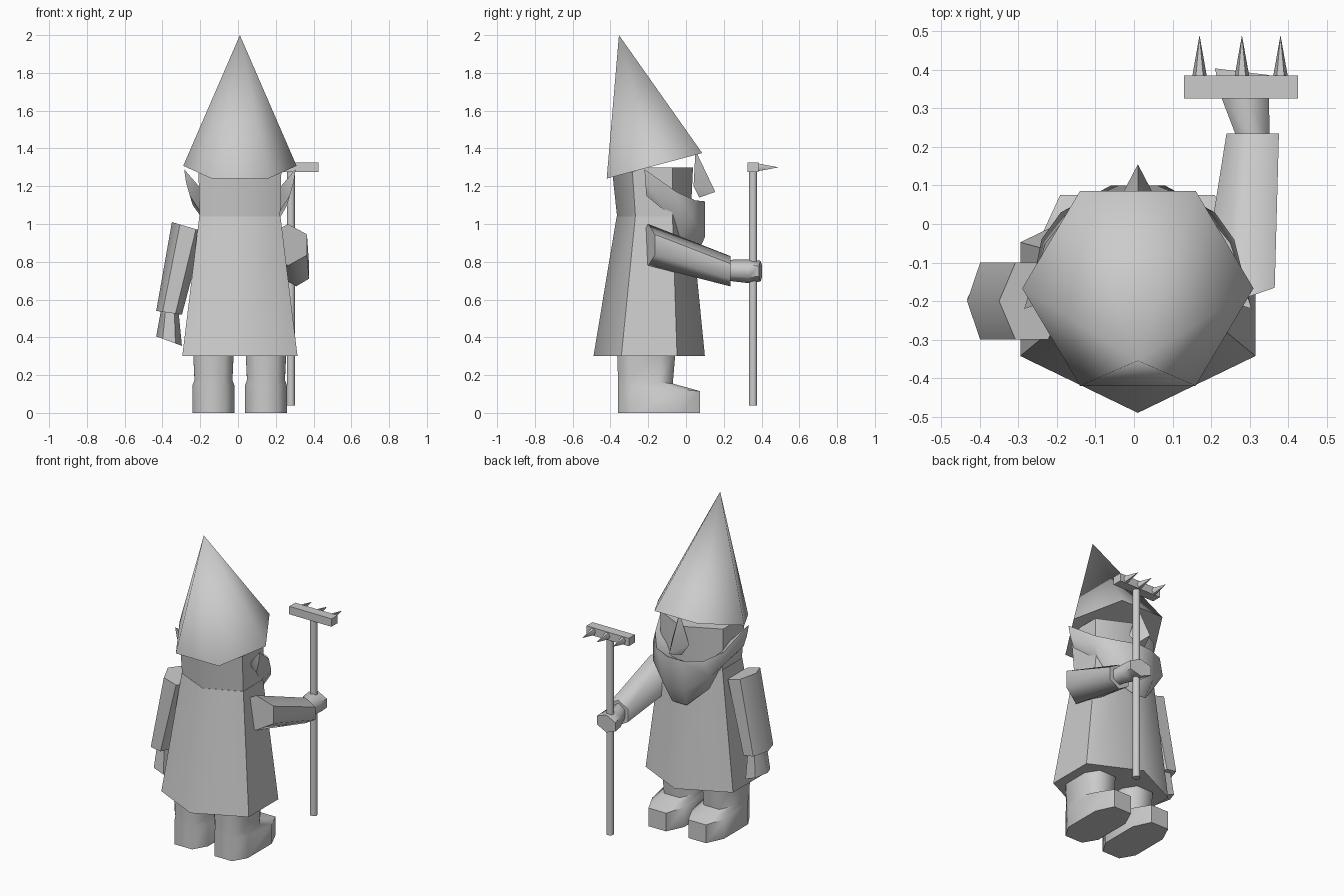
import bpy, bmesh, math
from mathutils import Vector

if "Cube" in bpy.data.objects:
    bpy.data.objects.remove(bpy.data.objects["Cube"])

clay = bpy.data.materials.new("plain_grey")
clay.diffuse_color = (0.6, 0.6, 0.6, 1)
clay.use_nodes = True
clay.node_tree.nodes["Principled BSDF"].inputs["Base Color"].default_value = clay.diffuse_color


def finish(name, bm, angle=62):
    """Turn a bmesh into an object, smooth below the given edge angle."""
    bmesh.ops.recalc_face_normals(bm, faces=bm.faces)
    for f in bm.faces:
        f.smooth = True
    for e in bm.edges:
        e.smooth = e.calc_face_angle(0) < math.radians(angle)
    mesh = bpy.data.meshes.new(name)
    bm.to_mesh(mesh)
    bm.free()
    mesh.materials.append(clay)
    obj = bpy.data.objects.new(name, mesh)
    bpy.context.collection.objects.link(obj)
    return obj


def ring(c, u, v, n=6, phase=0):
    """Polygon around c spanned by half-axes u and v."""
    c, u, v = Vector(c), Vector(u), Vector(v)
    a = [math.radians(phase) + 2 * math.pi * i / n for i in range(n)]
    return [c + u * math.cos(t) + v * math.sin(t) for t in a]


def loft(name, rings, angle=62):
    bm = bmesh.new()
    rows = [[bm.verts.new(p) for p in r] for r in rings]
    for a, b in zip(rows, rows[1:]):
        n = len(a)
        for i in range(n):
            bm.faces.new((a[i], a[(i + 1) % n], b[(i + 1) % n], b[i]))
    bm.faces.new(rows[0])
    bm.faces.new(rows[-1])
    return finish(name, bm, angle)


def cone(name, base, tip, angle=62):
    bm = bmesh.new()
    b = [bm.verts.new(p) for p in base]
    t = bm.verts.new(tip)
    for i in range(len(b)):
        bm.faces.new((b[i], b[(i + 1) % len(b)], t))
    bm.faces.new(b)
    return finish(name, bm, angle)


# Robe and head: six-sided, corners on the y axis
def hexa(z, cy, hx, hy):
    return ring((0.01, cy, z), (hx / 0.866, 0, 0), (0, hy, 0), 6, 30)


loft("robe", [hexa(0.30, -0.195, 0.305, 0.295), hexa(1.04, -0.17, 0.215, 0.197)])
loft("head", [hexa(1.04, -0.17, 0.213, 0.195), hexa(1.30, -0.178, 0.22, 0.215)])

# Tilted pointed hat
cone("hat", ring((0.01, -0.167, 1.308), (0.30, 0, 0), (0, 0.292, 0.078)),
     (0.01, -0.355, 2.0))

# Nose
cone("nose", [(0.01, 0.05, 1.39), (-0.05, 0.04, 1.2), (-0.02, 0.07, 1.14),
              (0.04, 0.07, 1.14), (0.07, 0.04, 1.2)], (0.01, 0.155, 1.17))

# Beard: sections run from one ear round the chin to the other ear
half = [  # top edge, outer bulge, lower edge, inner edge
    [(0.295, -0.22, 1.29), (0.285, -0.215, 1.22), (0.265, -0.21, 1.15), (0.20, -0.19, 1.18)],
    [(0.24, -0.05, 1.17), (0.25, -0.04, 1.10), (0.20, -0.09, 1.05), (0.15, -0.08, 1.12)],
    [(0.16, 0.05, 1.125), (0.20, 0.03, 1.03), (0.15, -0.03, 0.92), (0.10, -0.04, 1.05)],
    [(0.05, 0.10, 1.12), (0.07, 0.10, 0.93), (0.05, 0.05, 0.82), (0.04, -0.03, 1.05)],
]


def side(s):
    return [[(0.01 + s * x, y, z) for x, y, z in sec] for sec in half]


loft("beard", side(1) + side(-1)[::-1])

# Legs with rounded shoes
def foot(cx, w, back, front, z_back, z_front):
    pts = [(-0.55, 0), (0.55, 0), (1, 0.2), (1, 0.75), (0.55, 1), (-0.55, 1), (-1, 0.75), (-1, 0.2)]
    return [(cx + w * x, back + t * (front - back), z_back + t * (z_front - z_back))
            for x, t in pts]


for name, cx in (("left_leg", -0.13), ("right_leg", 0.148)):
    loft(name, [foot(cx, 0.112, -0.36, 0.075, 0, 0),
                foot(cx, 0.112, -0.36, 0.075, 0.15, 0.115),
                foot(cx, 0.10, -0.36, -0.07, 0.18, 0.155),
                foot(cx, 0.108, -0.365, -0.055, 0.33, 0.33)])

# Raised right arm and its hand
K = 1 / 0.866
loft("right_sleeve", [
    ring((0.265, -0.2, 0.89), (0.10 * K, 0.04, 0), (0, 0, 0.11), 6, 30),
    ring((0.308, 0.235, 0.75), (0.068 * K, 0, 0), (0, 0, 0.08), 6, 30)])
loft("right_hand", [
    ring((0.31, 0.22, 0.755), (0.042 * K, 0, 0), (0, 0, 0.055), 6, 30),
    ring((0.288, 0.33, 0.75), (0.062 * K, 0, 0), (0, 0, 0.063), 6, 30),
    ring((0.28, 0.395, 0.75), (0.07 * K, -0.01, 0), (0, 0, 0.055), 6, 30)])

# Hanging left arm and its hand
loft("left_sleeve", [
    ring((-0.265, -0.2, 0.985), (0.085, 0, -0.025), (0, 0.10 * K, 0)),
    ring((-0.365, -0.2, 0.53), (0.068, 0, -0.01), (0, 0.10 * K, 0))])
loft("left_hand", [
    ring((-0.36, -0.195, 0.55), (0.045, 0, -0.01), (0, 0.06 * K, 0)),
    ring((-0.365, -0.195, 0.38), (0.068, 0, -0.025), (0, 0.075 * K, 0))])

# Rake: handle, head and three tines
loft("rake_handle", [ring((0.28, 0.355, z), (0.023, 0, 0), (0, 0.023, 0), 8, 22.5)
                     for z in (0.04, 1.30)])
loft("rake_head", [ring((x, 0.355, 1.30), (0, 0.03 * 2 ** 0.5, 0), (0, 0, 0.025 * 2 ** 0.5), 4, 45)
                   for x in (0.13, 0.425)])
for i, x in enumerate((0.17, 0.28, 0.38)):
    cone("rake_tine_%d" % (i + 1), ring((x, 0.383, 1.30), (0.019, 0, 0), (0, 0, 0.023), 6),
         (x, 0.49, 1.30))
